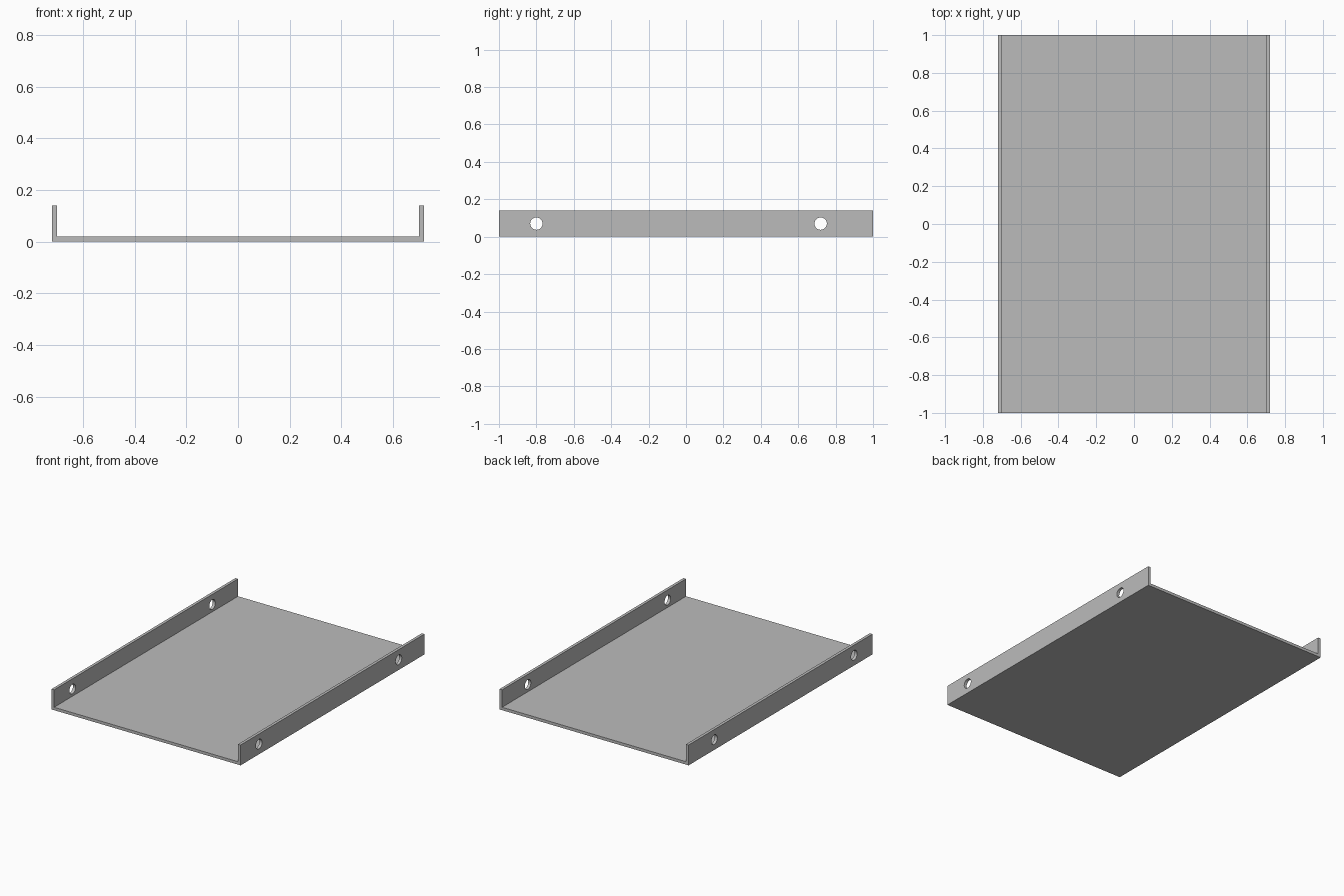
import bpy, bmesh, math
from mathutils import Matrix

cube = bpy.data.objects.get("Cube")
if cube:
    bpy.data.objects.remove(cube, do_unlink=True)

HALF_W, HALF_L, HEIGHT, THICK = 0.72, 1.0, 0.14, 0.02
HOLE_R, HOLE_Z, HOLE_YS = 0.033, 0.07, (-0.8, 0.72)

grey = bpy.data.materials.new("plain grey")
grey.use_nodes = True
grey.diffuse_color = (0.5, 0.5, 0.5, 1)
grey.node_tree.nodes["Principled BSDF"].inputs["Base Color"].default_value = grey.diffuse_color


def add_object(name, bm):
    bmesh.ops.recalc_face_normals(bm, faces=bm.faces)
    mesh = bpy.data.meshes.new(name)
    bm.to_mesh(mesh)
    bm.free()
    mesh.materials.append(grey)
    obj = bpy.data.objects.new(name, mesh)
    bpy.context.collection.objects.link(obj)
    return obj


# Channel tray: U-shaped section extruded along its length
half = [(HALF_W, 0), (HALF_W, HEIGHT), (HALF_W - THICK, HEIGHT), (HALF_W - THICK, THICK)]
section = half + [(-x, z) for x, z in reversed(half)]
bm = bmesh.new()
face = bm.faces.new([bm.verts.new((x, -HALF_L, z)) for x, z in section])
extruded = bmesh.ops.extrude_face_region(bm, geom=[face])["geom"]
bmesh.ops.translate(bm, vec=(0, 2 * HALF_L, 0),
                    verts=[v for v in extruded if isinstance(v, bmesh.types.BMVert)])
tray = add_object("channel_tray", bm)

# Round mounting holes through both side flanges
bm = bmesh.new()
for y in HOLE_YS:
    bmesh.ops.create_cone(bm, cap_ends=True, segments=32, radius1=HOLE_R, radius2=HOLE_R,
                          depth=2 * HALF_W + 0.2,
                          matrix=Matrix.Translation((0, y, HOLE_Z)) @ Matrix.Rotation(math.pi / 2, 4, "Y"))
cutter = add_object("hole_cutter", bm)
cutter.hide_render = True
cutter.hide_set(True)
cutter.display_type = "WIRE"

cut = tray.modifiers.new("mounting_holes", "BOOLEAN")
cut.operation = "DIFFERENCE"
cut.solver = "EXACT"
cut.object = cutter

# Bake the holes, then smooth only their round walls
bpy.context.view_layer.objects.active = tray
tray.select_set(True)
bpy.ops.object.modifier_apply(modifier=cut.name)
bpy.data.objects.remove(cutter, do_unlink=True)
bpy.ops.object.shade_smooth_by_angle(angle=math.radians(30))
